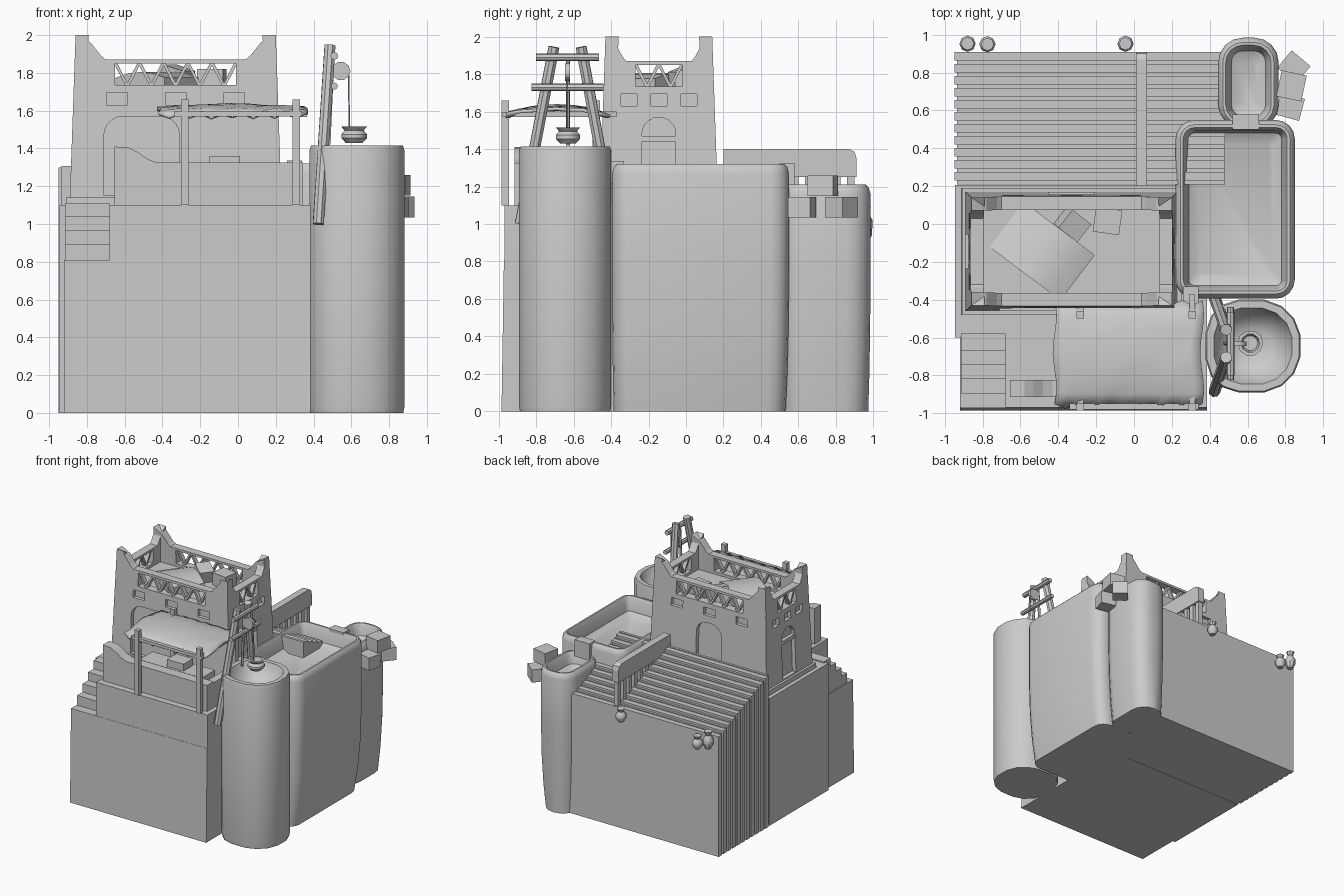
import bpy, bmesh, math, random
from mathutils import Vector, Matrix

if "Cube" in bpy.data.objects:
    bpy.data.objects.remove(bpy.data.objects["Cube"])
random.seed(3)

def make(name, verts, faces, smooth=False):
    me = bpy.data.meshes.new(name)
    me.from_pydata([tuple(v) for v in verts], [], faces)
    bm = bmesh.new(); bm.from_mesh(me)
    bmesh.ops.recalc_face_normals(bm, faces=bm.faces)
    bm.to_mesh(me); bm.free()
    ob = bpy.data.objects.new(name, me)
    bpy.context.collection.objects.link(ob)
    if smooth:
        bpy.ops.object.select_all(action='DESELECT')
        ob.select_set(True); bpy.context.view_layer.objects.active = ob
        bpy.ops.object.shade_smooth_by_angle(angle=math.radians(40))
    return ob

def loft(name, rings, smooth=False):
    n = len(rings[0])
    faces = [(r*n+i, r*n+(i+1) % n, (r+1)*n+(i+1) % n, (r+1)*n+i)
             for r in range(len(rings)-1) for i in range(n)]
    faces += [tuple(range(n)), tuple(range((len(rings)-1)*n, len(rings)*n))]
    return make(name, [v for r in rings for v in r], faces, smooth)

def box(name, x0, x1, y0, y1, z0, z1, rot=(0, 0, 0)):
    c = Vector(((x0+x1)/2, (y0+y1)/2, (z0+z1)/2))
    ring = lambda z: [(x0-c.x, y0-c.y, z), (x1-c.x, y0-c.y, z), (x1-c.x, y1-c.y, z), (x0-c.x, y1-c.y, z)]
    ob = loft(name, [ring(z0-c.z), ring(z1-c.z)])
    ob.location = c; ob.rotation_euler = [math.radians(a) for a in rot]
    return ob

def rod(name, a, b, r, n=8):
    a, b = Vector(a), Vector(b)
    q = (b-a).to_track_quat('Z', 'Y')
    ring = lambda p: [p + q @ Vector((r*math.cos(t*math.tau/n), r*math.sin(t*math.tau/n), 0)) for t in range(n)]
    return loft(name, [ring(a), ring(b)], True)

def rrect(x0, x1, y0, y1, r, z, seg=4):
    pts = []
    for k, (cx, cy) in enumerate([(x1-r, y1-r), (x0+r, y1-r), (x0+r, y0+r), (x1-r, y0+r)]):
        for s in range(seg+1):
            a = (k + s/seg)*math.pi/2
            pts.append((cx+r*math.cos(a), cy+r*math.sin(a), z))
    return pts

def tank(name, x0, x1, y0, y1, r, h, depth, tuck, wall=.04):
    R = lambda i, z, t=0: rrect(x0+i+t*.3, x1-i-t, y0+i+t*.15, y1-i-t*.3, max(r-i, .03), z)
    return loft(name, [R(0, 0, tuck), R(0, .2, tuck*.5), R(0, .45, tuck*.15), R(0, .75), R(0, h-.05),
                       R(.01, h-.015), R(.025, h), R(wall, h), R(wall+.015, h-.03),
                       R(wall+.03, h-depth*.8), R(wall+.08, h-depth)], True)

def lathe(name, x, y, z, prof, n=8):
    return loft(name, [[(x+r*math.cos(i*math.tau/n), y+r*math.sin(i*math.tau/n), z+h)
                        for i in range(n)] for r, h in prof], True)

# front block with a notch for the entry stairs
loft('front_block', [[(-.92, -.985, 0), (.385, -.985, 0), (.385, .2, 0), (-.92, .2, 0)],
                     [(-.92, -.972, .81), (.385, -.972, .81), (.385, .2, .81), (-.92, .2, .81)]])
box('front_terrace', -.68, .385, -.97, .2, .8, 1.1)
box('side_block', -.945, .3, -.6, .205, 0, 1.1)
for i in range(4):
    box('entry_step', -.915, -.68, -.895+i*.075, -.58, .8, .895+i*.072)

# broad rear stairs, grooved down the side
N = 11
for i in range(N):
    y = .91-i*.0636
    z = 1.04+i*.026
    box('stair_tread', -.95, .48, y-.045, y, 0, z)
    box('stair_riser', -.935, .48, y-.066, y-.044, 0, z+.008)

# stair balustrade
loft('balustrade_rail', [[(x, .2, 1.29), (x, .2, 1.4), (x, .87, 1.4), (x, .9, 1.385), (x, .91, 1.35), (x, .91, 1.25), (x, .3, 1.25)]
                         for x in (.01, .07)])
for i in range(9):
    box('baluster', .02, .06, .86-i*.075, .9-i*.075, 1.03, 1.27)

# tower body
TX, TY = -.33, -.145
def trect(z, grow=0):
    k = (2-z)*.035 + grow
    a, b = .53+k, .285+k
    return [(TX-a, TY-b, z), (TX+a, TY-b, z), (TX+a, TY+b, z), (TX-a, TY+b, z)]
loft('tower_plinth', [trect(1.09, .02), trect(1.14, .02)])
body = loft('tower_body', [trect(1.1), trect(1.71)])

def panel(name, side, poly, v0, v1):
    # extrude a (u, z) outline along the outward direction of one battered wall
    d = .285 if side % 2 == 0 else .53
    rot = Matrix.Rotation(side*math.pi/2, 3, 'Z')
    ring = lambda v: [rot @ Vector((u, -(d+(2-z)*.035+v), z)) + Vector((TX, TY, 0)) for u, z in poly]
    return loft(name, [ring(v0), ring(v1)])

cutters = []
for s in range(4):
    long = s % 2 == 0
    hw, tw, slope = (.53, .32, .16) if long else (.285, .125, .11)
    # corner horns, rails and truss of the parapet
    for m in (-1, 1):
        panel('parapet_horn', s, [(m*u, z) for u, z in
              [(hw+.01, 1.7), (hw, 2), (hw-slope*.5, 1.96), (hw-slope*.85, 1.89), (hw-slope, 1.87), (tw, 1.87), (tw, 1.7)]], -.07, 0)
    for z0, z1 in ((1.7, 1.735), (1.85, 1.87)):
        panel('parapet_rail', s, [(-tw, z0), (tw, z0), (tw, z1), (-tw, z1)], -.07, 0)
    n = 10 if long else 4
    for i in range(n):
        a, b = -tw+i*2*tw/n, -tw+(i+1)*2*tw/n
        z0, z1 = (1.73, 1.855) if i % 2 else (1.855, 1.73)
        panel('truss_bar', s, [(a-.009, z0), (a+.009, z0), (b+.009, z1), (b-.009, z1)], -.05, -.015)
    # recessed windows and arch
    du, ww = (.31, .055) if long else (.16, .043)
    for k in (-1, 0, 1):
        c = k*du
        cutters.append(panel('window_cutter', s, [(c-ww, 1.63), (c+ww, 1.63), (c+ww, 1.695), (c-ww, 1.695)], -.03, .02))
    w, cx = ((.2, -.18) if s == 0 else (.12, 0)) if long else (.09, 0)
    r = min(w, .1)
    arch = [(cx-w, 1.15), (cx+w, 1.15)]
    arch += [(cx+w-r+r*math.cos(t*math.pi/10), 1.57-r+r*math.sin(t*math.pi/10)) for t in range(6)]
    arch += [(cx-w+r-r*math.sin(t*math.pi/10), 1.57-r+r*math.cos(t*math.pi/10)) for t in range(6)]
    if r == w:
        del arch[8]
    cutters.append(panel('arch_cutter', s, arch, -.035, .03))
    if not long:
        panel('door_head', s, [(-.09, 1.44), (.09, 1.44), (.09, 1.47), (-.09, 1.47)], -.04, -.005)
for c in cutters:
    mod = body.modifiers.new('cut', 'BOOLEAN')
    mod.object = c; mod.solver = 'EXACT'; mod.operation = 'DIFFERENCE'
bpy.context.view_layer.objects.active = body
for mod in list(body.modifiers):
    bpy.ops.object.modifier_apply(modifier=mod.name)
for c in cutters:
    bpy.data.objects.remove(c)

# goods on the tower roof
arc = [(-.24+.08*i, .005+.1*math.sin(i*math.pi/8)) for i in range(7)]
tarp = loft('roof_tarp', [[(u, v, z) for u, z in arc] + [(.24, v, 0), (-.24, v, 0)] for v in (-.15, .15)], True)
tarp.location = (-.49, -.14, 1.7); tarp.rotation_euler = (0, 0, math.radians(-37))
box('roof_crate', -.39, -.26, -.06, .06, 1.7, 1.83, (0, 15, -38))
box('roof_crate', -.21, -.07, -.05, .08, 1.7, 1.82, (0, 0, -8))

# stall walls and counter
wall = [(-.655, 1.1), (.345, 1.1), (.345, 1.325), (-.43, 1.325), (-.48, 1.345), (-.53, 1.38), (-.58, 1.405), (-.655, 1.41)]
loft('stall_front_wall', [[(x, y, z) for x, z in wall] for y in (-.915, -.825)])
box('stall_side_wall', .28, .345, -.9, -.42, 1.1, 1.315)
box('stall_counter', -.4, .2, -.78, -.6, 1.1, 1.3)
box('stall_crate', -.15, .01, -.76, -.63, 1.29, 1.36)

# canopy on posts
for x in (-.283, .308):
    box('canopy_post', x-.02, x+.02, -.985, -.945, 1.1, 1.66)
    box('canopy_post', x-.02, x+.02, -.5, -.46, 1.1, 1.66)
    box('canopy_beam', x-.015, x+.015, -.97, -.37, 1.57, 1.6)
for y in (-.965, -.48):
    box('canopy_beam', -.34, .34, y-.015, y+.015, 1.57, 1.595)
nx, ny = 14, 8
cv, cf = [], []
for j in range(ny+1):
    for i in range(nx+1):
        u, v = i/nx, j/ny
        edge = 1 if j in (0, ny) else .3
        cv.append((-.42+.78*u + .01*math.sin(9*v), -.965+.55*v + (.012*(-1)**i if j in (0, ny) else 0),
                   1.585+.05*math.sin(math.pi*v)**.6*(.7+.3*math.sin(math.pi*u)) + edge*.012*(-1)**i*(j == 0) + random.uniform(-.005, .005)))
for j in range(ny):
    for i in range(nx):
        a = j*(nx+1)+i
        cf.append((a, a+1, a+nx+2, a+nx+1))
canopy = make('canopy_cloth', cv, cf, True)
canopy.modifiers.new('thick', 'SOLIDIFY').thickness = .018

# water tanks
tank('large_tank', .22, .85, -.395, .55, .1, 1.32, .15, .06)
tank('rear_tank', .445, .765, .5, .985, .13, 1.21, .12, .04)
box('tank_spout', .52, .66, .5, .58, 1.18, 1.325)
box('terrace_spout', .26, .34, -.43, -.33, 1.24, 1.335)

# round well
def wring(f, z):
    pts = []
    for i in range(16):
        a = (i+.5)*math.tau/16
        c, s = math.cos(a), math.sin(a)
        p = .75 if c < 0 else .9
        pts.append((.63+f*.255*math.copysign(abs(c)**p, c), -.645+f*.25*math.copysign(abs(s)**p, s), z))
    return pts
loft('well', [wring(.98, .0), wring(1, .03), wring(1, 1.39), wring(.97, 1.415), wring(.82, 1.415),
              wring(.77, 1.38), wring(.6, 1.31), wring(.35, 1.27)], True)

# hoist frame, pulley and bucket
for y0, y1 in ((-.885, -.705), (-.385, -.56)):
    rod('hoist_post', (.425, y0, 1.0), (.487, y1, 1.945), .031)
rod('hoist_bar', (.51, -.8, 1.89), (.51, -.465, 1.89), .021)
rod('hoist_bar', (.51, -.825, 1.73), (.51, -.44, 1.73), .019)
rod('hoist_strut', (.48, -.63, 1.42), (.5, -.63, 1.87), .011, 6)
rod('pulley', (.545, -.645, 1.81), (.545, -.62, 1.81), .05, 10)
rod('pulley_axle', (.5, -.633, 1.81), (.56, -.633, 1.81), .012, 6)
rod('rope', (.59, -.633, 1.5), (.585, -.633, 1.8), .004, 5)
lathe('well_bucket', .615, -.63, 1.43, [(.045, 0), (.068, .025), (.068, .045), (.05, .065), (.068, .085), (.05, .085), (.04, .05)], 10)

# hanging jars on the rear wall
jar = [(.025, 0), (.043, .04), (.043, .08), (.022, .115), (.034, .15), (.02, .15)]
for x, y, z, k in ((-.88, .953, .94, 1), (-.775, .95, .91, .75), (-.045, .953, .95, .75)):
    lathe('hanging_jar', x, y, z, [(r, h*k) for r, h in jar])

# crates fixed to the rear tank
box('tank_crate', .78, .91, .77, .89, 1.035, 1.145, (0, 0, -40))
box('tank_crate', .76, .89, .56, .68, 1.035, 1.145, (0, 0, -15))
box('tank_crate', .765, .9, .66, .8, 1.15, 1.26, (0, 0, -12))
